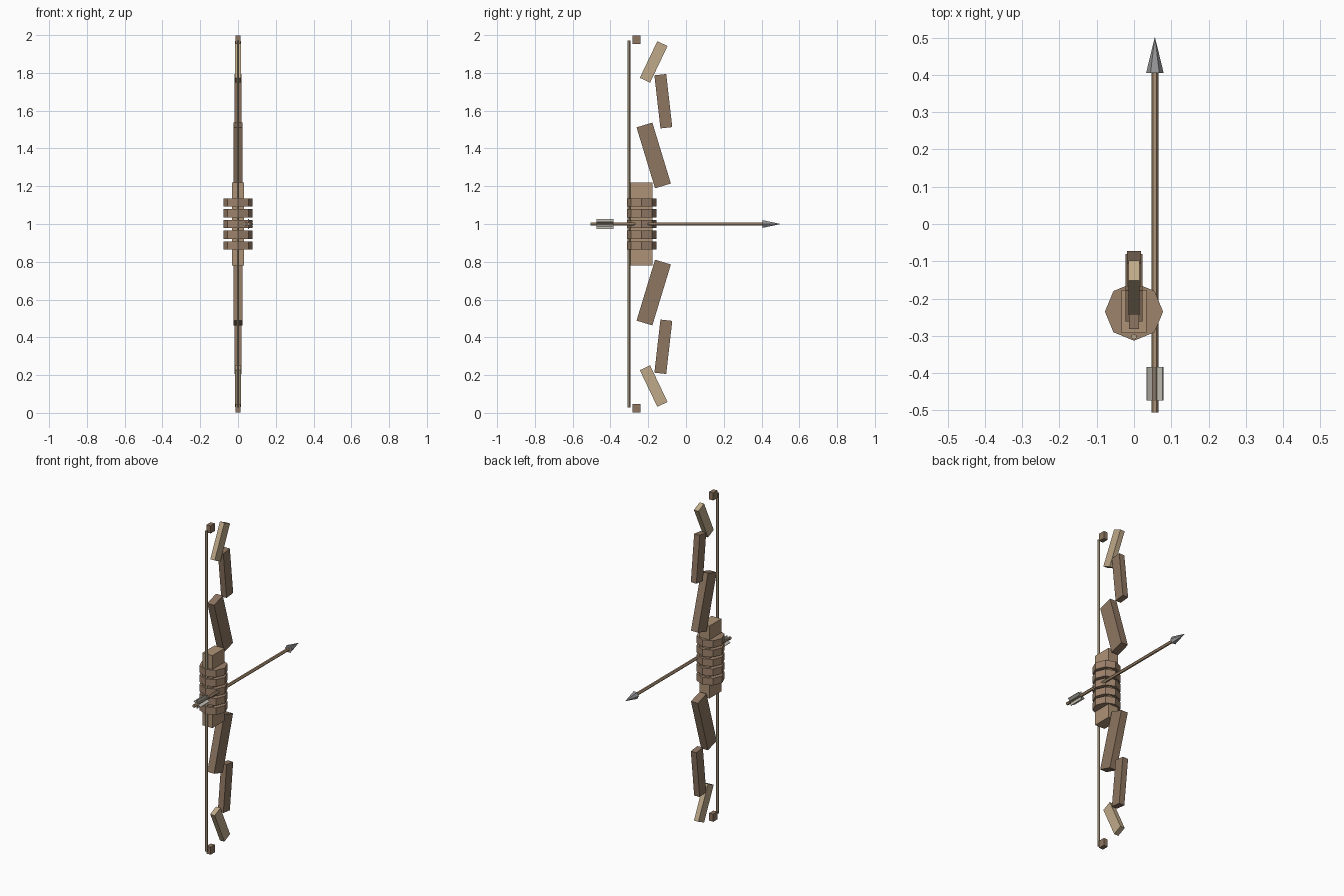
import bpy
from math import radians, pi
from mathutils import Matrix

if "Cube" in bpy.data.objects:
    bpy.data.objects.remove(bpy.data.objects["Cube"])


def mat(name, col):
    m = bpy.data.materials.new(name)
    m.diffuse_color = (*col, 1)
    m.use_nodes = True
    m.node_tree.nodes["Principled BSDF"].inputs["Base Color"].default_value = m.diffuse_color
    return m


wood = mat("brown_wood", (0.27, 0.18, 0.12))
leather = mat("wrap_leather", (0.34, 0.225, 0.15))
tan = mat("tan_wood", (0.42, 0.29, 0.18))
pale = mat("pale_wood", (0.52, 0.40, 0.25))
cord = mat("cord", (0.50, 0.40, 0.26))
steel = mat("steel", (0.30, 0.30, 0.31))
feather = mat("feather", (0.55, 0.53, 0.46))


def finish(name, material):
    o = bpy.context.object
    o.name = name
    o.data.materials.append(material)
    return o


def box(name, loc, size, material, rot=(0, 0, 0)):
    bpy.ops.mesh.primitive_cube_add(size=1)
    o = finish(name, material)
    o.data.transform(Matrix.Diagonal((*size, 1)))
    o.location, o.rotation_euler = loc, rot
    return o


def rod(name, loc, r1, r2, depth, sides, material, rot=(0, 0, 0), spin=0):
    bpy.ops.mesh.primitive_cone_add(vertices=sides, radius1=r1, radius2=r2, depth=depth)
    o = finish(name, material)
    o.data.transform(Matrix.Rotation(spin, 4, 'Z'))
    o.location, o.rotation_euler = loc, rot
    return o


MID = 1.002   # height of the bow's mirror plane
GY = -0.235   # grip centre in y

# grip with octagonal wrap bands
box("grip", (0, GY, MID), (0.066, 0.115, 0.44), tan)
for i in range(5):
    rod("grip_wrap", (0, GY, MID + (i - 2) * 0.057), 0.078, 0.078, 0.043, 8, leather)

# limb segments and tips, mirrored above and below the grip
segments = [
    ("inner_limb", -0.171, 0.363, (0.046, 0.0875, 0.337), 16.9, wood),
    ("middle_limb", -0.120, 0.650, (0.037, 0.063, 0.283), 6.5, wood),
    ("outer_limb", -0.171, 0.858, (0.030, 0.060, 0.215), -25.5, pale),
    ("limb_tip", -0.262, 0.975, (0.027, 0.040, 0.046), 0, wood),
]
for side, label in ((1, "upper_"), (-1, "lower_")):
    for name, y, dz, size, ang, m in segments:
        box(label + name, (0, y, MID + side * dz), size, m, (radians(ang) * side, 0, 0))

# bowstring
rod("bowstring", (0, -0.302, MID), 0.0075, 0.0075, 1.945, 6, cord)

# arrow laid beside the grip, pointing along +y
AX = 0.056
lie = (-pi / 2, 0, 0)
rod("arrow_shaft", (AX, -0.05, MID), 0.0095, 0.0095, 0.91, 6, tan, lie, pi / 6 * 3)
rod("arrow_head", (AX, 0.4535, MID), 0.0235, 0, 0.097, 6, steel, lie, pi / 2)
for i in range(3):
    box("fletching", (AX, -0.428, MID), (0.004, 0.09, 0.051), feather, (0, i * pi / 3, 0))

# settle the model on the ground plane
for o in bpy.data.objects:
    o.location.z -= MID - 1.0
